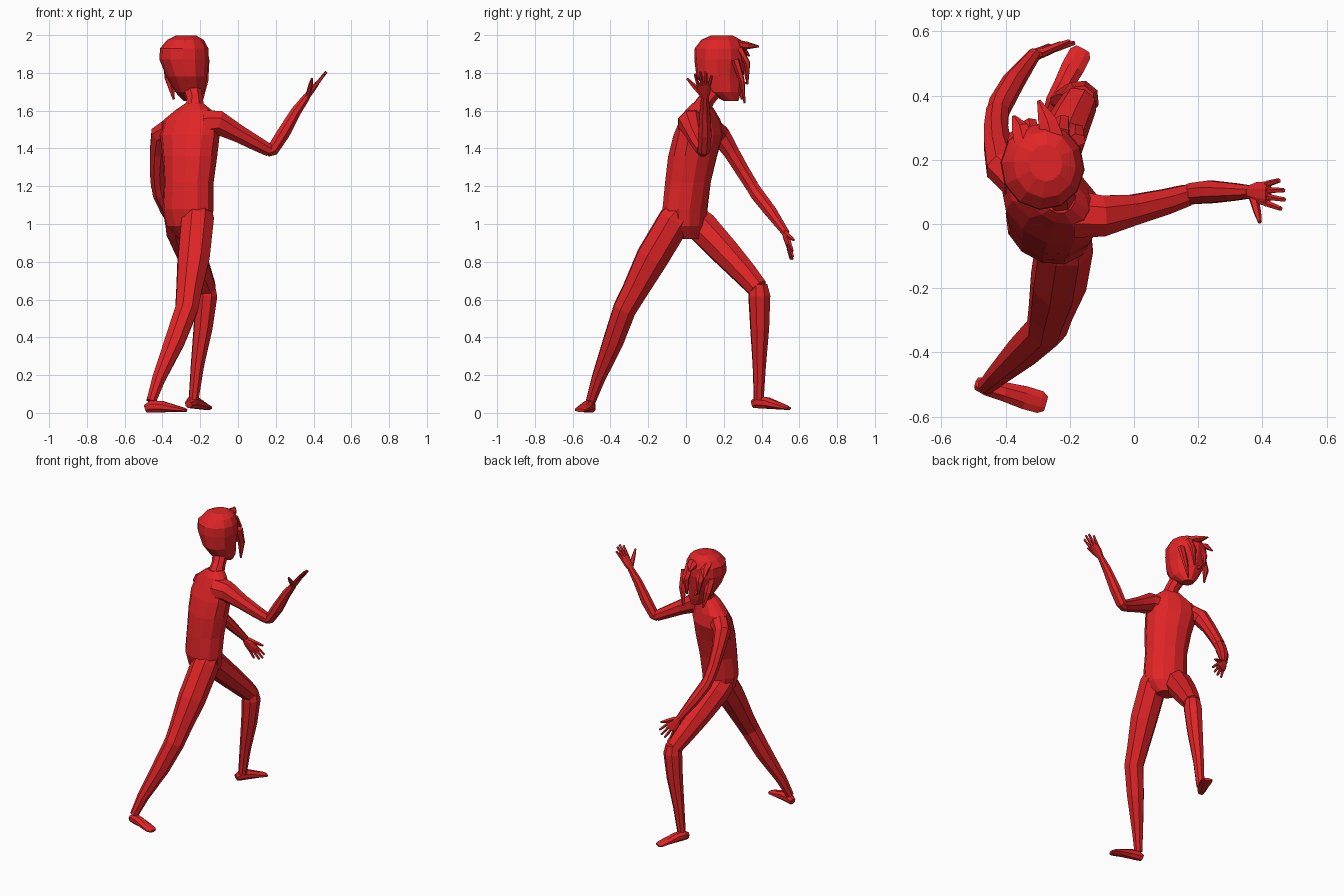
import bpy, bmesh, math
from mathutils import Vector as V

red = bpy.data.materials.new("red")
red.diffuse_color = (0.75, 0.018, 0.02, 1)


def loft(name, pts, ref, sides=8, axis=None):
    """Flat-faced tube through (x, y, z, radius_u, radius_v); u follows ref."""
    bm = bmesh.new()
    pos = [V(p[:3]) for p in pts]
    rings = []
    for i, p in enumerate(pts):
        if axis:
            t = V(axis)
        else:
            a = (pos[i] - pos[i - 1]).normalized() if i else V()
            b = (pos[i + 1] - pos[i]).normalized() if i < len(pts) - 1 else V()
            t = (a + b).normalized()
        u = V(ref)
        u = (u - t * u.dot(t)).normalized()
        v = t.cross(u)
        ring = []
        for k in range(sides):
            w = 2 * math.pi * (k + 0.5) / sides
            ring.append(bm.verts.new(pos[i] + u * p[3] * 1.05 * math.cos(w)
                                     + v * p[4] * 1.05 * math.sin(w)))
        rings.append(ring)
    for r, s in zip(rings, rings[1:]):
        for k in range(sides):
            j = (k + 1) % sides
            bm.faces.new((r[k], r[j], s[j], s[k]))
    bm.faces.new(rings[0])
    bm.faces.new(rings[-1])
    bmesh.ops.recalc_face_normals(bm, faces=bm.faces)
    me = bpy.data.meshes.new(name)
    bm.to_mesh(me)
    bm.free()
    me.materials.append(red)
    ob = bpy.data.objects.new(name, me)
    bpy.context.collection.objects.link(ob)
    return ob


def limb(name, pts, ref=(1, 0.1, 0)):
    return loft(name, [(x, y, z, r, r) for x, y, z, r in pts], ref)


def hand(name, wrist, along, side, thumb_tip):
    """Palm, four fingers and a thumb; side points towards the thumb."""
    w, d = V(wrist), V(along).normalized()
    s = V(side)
    s = (s - d * s.dot(d)).normalized()
    loft(name + "_palm", [(*w, .02, .018), (*(w + d * .04), .034, .016),
                          (*(w + d * .095), .04, .012)], s)
    for i, length in enumerate((.075, .09, .085, .06)):
        b = w + d * .085 + s * (.03 - .02 * i)
        e = b + d * length + s * (.012 - .009 * i)
        loft(f"{name}_finger_{i + 1}", [(*b, .010, .010), (*e, .007, .007)], s, 5)
    b, e = w + d * .02 + s * .015, V(thumb_tip)
    loft(name + "_thumb", [(*b, .016, .013), (*b.lerp(e, .6), .012, .011),
                           (*e, .006, .006)], d, 5)


# Torso, twisted so the right side trails
loft("torso", [
    (-.255, .02, .92, .06, .05), (-.26, .00, .99, .125, .095),
    (-.265, -.005, 1.08, .135, .11), (-.26, .01, 1.22, .13, .115),
    (-.255, .035, 1.36, .145, .12), (-.255, .065, 1.47, .16, .115),
    (-.25, .075, 1.55, .15, .085), (-.235, .075, 1.605, .095, .065),
    (-.23, .08, 1.64, .045, .045)], (.88, -.47, 0), 12, axis=(0, 0, 1))

# Neck and head
limb("neck", [(-.23, .07, 1.59, .055), (-.23, .11, 1.66, .043),
              (-.25, .17, 1.74, .05)])
loft("head", [
    (-.25, .24, 1.65, .035, .035), (-.255, .20, 1.70, .075, .088),
    (-.272, .18, 1.78, .102, .12), (-.285, .18, 1.87, .125, .13),
    (-.285, .18, 1.93, .122, .128), (-.278, .185, 1.975, .092, .10),
    (-.275, .19, 1.998, .05, .055)], (.98, .18, 0), 12, axis=(0, 0, 1))
loft("nose", [(-.285, .27, 1.76, .018, .025), (-.295, .32, 1.745, .004, .004)],
     (1, 0, 0), 4)

# Hair locks: base, middle, tip, width
locks = [
    ((-.25, .25, 1.95), (-.27, .32, 1.945), (-.297, .385, 1.94), .04),
    ((-.34, .24, 1.95), (-.355, .30, 1.93), (-.375, .335, 1.89), .035),
    ((-.18, .26, 1.87), (-.18, .295, 1.76), (-.195, .31, 1.64), .03),
    ((-.37, .24, 1.87), (-.365, .28, 1.77), (-.34, .295, 1.66), .03),
    ((-.23, .28, 1.93), (-.225, .325, 1.85), (-.235, .325, 1.74), .03),
    ((-.32, .27, 1.93), (-.325, .315, 1.85), (-.32, .32, 1.76), .03)]
for i, (a, b, c, w) in enumerate(locks):
    loft(f"hair_lock_{i + 1}", [(*a, w, w * .7), (*b, w * .8, w * .5),
                                (*c, .006, .005)], (1, .18, 0), 6)

# Raised right arm
limb("right_upper_arm", [
    (-.18, .03, 1.53, .075), (-.10, .025, 1.535, .066), (.0, .045, 1.48, .048),
    (.10, .07, 1.425, .04), (.165, .09, 1.39, .034)], (0, 1, 0))
limb("right_forearm", [
    (.155, .088, 1.385, .03), (.185, .095, 1.395, .034), (.24, .10, 1.48, .036),
    (.31, .10, 1.60, .028), (.365, .10, 1.675, .02)], (0, 1, 0))
hand("right_hand", (.36, .10, 1.67), (.115, -.012, .145), (0, -1, 0),
     (.392, .006, 1.77))

# Lowered left arm
limb("left_upper_arm", [
    (-.36, .14, 1.50, .06), (-.41, .18, 1.47, .055), (-.425, .24, 1.38, .043),
    (-.43, .30, 1.28, .038), (-.425, .35, 1.20, .036)], (1, 0, 0))
limb("left_forearm", [
    (-.428, .34, 1.215, .033), (-.415, .375, 1.16, .037),
    (-.375, .445, 1.07, .034), (-.31, .53, .95, .02)], (1, 0, 0))
hand("left_hand", (-.315, .525, .955), (.13, .05, -.17), (.75, .05, .6),
     (-.20, .57, .915))

# Trailing right leg
limb("right_leg", [
    (-.21, -.01, 1.08, .07), (-.215, -.06, 1.02, .088), (-.235, -.18, .82, .086),
    (-.26, -.275, .64, .068), (-.272, -.325, .55, .062),
    (-.335, -.385, .38, .055), (-.42, -.465, .18, .036), (-.46, -.505, .06, .026)])

# Bent left leg
limb("left_thigh", [
    (-.31, .01, 1.04, .08), (-.30, .09, .98, .085), (-.25, .21, .85, .076),
    (-.20, .32, .73, .064), (-.17, .38, .66, .055)])
limb("left_shin", [
    (-.168, .385, .68, .045), (-.168, .388, .62, .058), (-.185, .39, .45, .05),
    (-.215, .388, .25, .035), (-.235, .385, .07, .026)])


# Feet: low wedges from heel to toe
def foot(name, heel, toe, z0):
    h, t = V(heel), V(toe)
    side = (t - h).cross(V((0, 0, 1)))
    rows = [(0, .02, .022), (.15, .029, .033), (.4, .031, .031),
            (.7, .037, .02), (.92, .036, .012), (1, .024, .008)]
    loft(name, [(*(h.lerp(t, f) + V((0, 0, hh + z0 * (1 - f)))), w, hh)
                for f, w, hh in rows], side)


foot("right_foot", (-.488, -.498, .0), (-.275, -.56, .005), 0)
foot("left_foot", (-.262, .355, .0), (-.16, .545, .015), .025)
